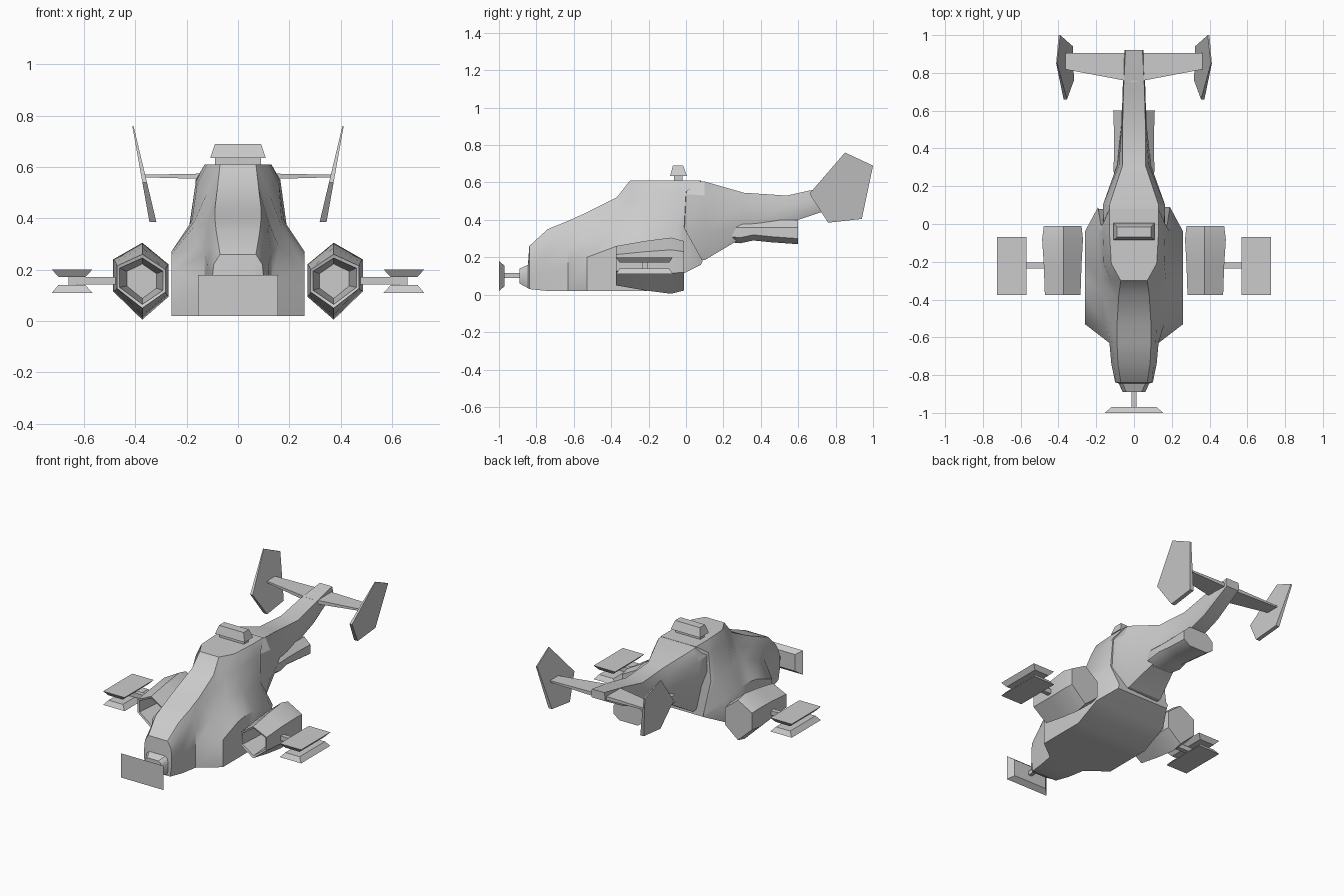
import bpy, bmesh, math

if "Cube" in bpy.data.objects:
    bpy.data.objects.remove(bpy.data.objects["Cube"])


def finish(name, verts, faces, angle=None):
    me = bpy.data.meshes.new(name)
    me.from_pydata(verts, [], faces)
    bm = bmesh.new()
    bm.from_mesh(me)
    bmesh.ops.recalc_face_normals(bm, faces=bm.faces)
    bm.to_mesh(me)
    bm.free()
    ob = bpy.data.objects.new(name, me)
    bpy.context.collection.objects.link(ob)
    if angle:
        bpy.ops.object.select_all(action='DESELECT')
        ob.select_set(True)
        bpy.context.view_layer.objects.active = ob
        bpy.ops.object.shade_smooth_by_angle(angle=math.radians(angle))
    return ob


def loft(name, rings, angle=None):
    """Skin closed rings with equal point counts and cap both ends."""
    n = len(rings[0])
    faces = [(r * n + i, r * n + (i + 1) % n, (r + 1) * n + (i + 1) % n, (r + 1) * n + i)
             for r in range(len(rings) - 1) for i in range(n)]
    last = (len(rings) - 1) * n
    faces += [tuple(range(n)), tuple(range(last, last + n))]
    return finish(name, [p for r in rings for p in r], faces, angle)


def symmetric(y, half):
    """Full ring from right-half (x, z[, y]) points, bottom to top."""
    right = [(p[0], p[2] if len(p) > 2 else y, p[1]) for p in half]
    return right + [(-a, b, c) for a, b, c in reversed(right)]


def rect(axis, at, u0, u1, v0, v1):
    """Rectangle ring on the plane axis=at; u, v are the other axes in order."""
    ring = []
    for u, v in ((u0, v0), (u1, v0), (u1, v1), (u0, v1)):
        p = [u, v]
        p.insert('xyz'.index(axis), at)
        ring.append(tuple(p))
    return ring


def frustum(name, axis, a, b):
    return loft(name, [rect(axis, *a), rect(axis, *b)])


# Fuselage with nose, shoulders and slanted rear
body = [
    (-.89, [(.05, .06), (.06, .08), (.06, .11), (.055, .13), (.04, .14)]),
    (-.845, [(.07, .035), (.08, .07), (.08, .12), (.075, .145), (.06, .16)]),
    (-.838, [(.09, .03), (.10, .10), (.10, .17), (.095, .22), (.07, .26)]),
    (-.74, [(.11, .02), (.115, .12), (.12, .22), (.105, .30), (.085, .35)]),
    (-.63, [(.13, .02), (.13, .15), (.13, .26), (.115, .35), (.09, .395)]),
    (-.53, [(.26, .02), (.26, .20), (.16, .29), (.12, .38), (.09, .44)]),
    (-.37, [(.26, .02), (.26, .26), (.17, .37), (.11, .44), (.08, .52)]),
    (-.30, [(.26, .02), (.26, .27), (.17, .39), (.12, .50), (.07, .61)]),
    (-.21, [(.26, .02), (.26, .27), (.18, .39), (.16, .53), (.12, .61)]),
    (-.04, [(.26, .10), (.26, .24), (.19, .37), (.165, .54), (.13, .61)]),
    (0, [(.19, .16, .08), (.19, .18, .09), (.175, .36, -.01), (.165, .55, 0), (.13, .61, .08)]),
]
loft("fuselage", [symmetric(y, h) for y, h in body], 35)

# Tail boom
boom = [
    (-.02, [(.12, .19), (.165, .34), (.16, .54), (.12, .60)]),
    (.10, [(.12, .185), (.165, .34), (.165, .53), (.13, .605)]),
    (.31, [(.07, .31), (.09, .36), (.08, .48), (.06, .545)]),
    (.54, [(.055, .38), (.065, .42), (.065, .48), (.06, .53)]),
    (.72, [(.05, .44), (.06, .46), (.06, .52), (.055, .57)]),
    (.92, [(.045, .55), (.05, .56), (.05, .585), (.045, .605)]),
]
loft("tail_boom", [symmetric(y, h) for y, h in boom], 25)

# Exhaust duct below the boom
duct = []
for y, w, low in ((.24, .10, .28), (.29, .11, .275), (.36, .105, .29), (.46, .105, .28), (.60, .11, .27)):
    duct.append(symmetric(y, [(w * .6, low), (w, low + .03), (w, .36), (w * .6, .40)]))
loft("exhaust_duct", duct, 35)

# Roof sensor: narrow base and flared housing
frustum("sensor_base", 'z', (.60, -.09, .09, -.065, -.02), (.645, -.09, .09, -.065, -.02))
frustum("sensor_housing", 'z', (.635, -.108, .108, -.085, .005), (.69, -.09, .09, -.07, -.015))

# Nose gun mount: rod and plate
frustum("nose_rod", 'y', (-.98, -.012, .012, .09, .115), (-.88, -.012, .012, .09, .115))
frustum("nose_plate", 'y', (-1.0, -.155, .155, .02, .18), (-.97, -.12, .12, .045, .155))

# Tailplane
loft("tailplane", [rect('x', x, y0, .905, z0, z1) for x, y0, z0, z1 in
                   ((-.37, .82, .56, .57), (0, .75, .55, .577), (.37, .82, .56, .57))])

hexagon = [(0, .15), (.11, .085), (.11, -.04), (0, -.15), (-.10, -.06), (-.10, .065)]
fin = [(.66, .54), (.85, .76), (1.0, .69), (.94, .405), (.76, .385)]

for s, side in ((1, "right"), (-1, "left")):
    # Engine pod with recessed intake
    pod = [[(s * (.373 + x * w), y, .155 + z * h) for x, z in hexagon]
           for y, w, h in ((-.14, .55, .45), (-.37, .80, .60), (-.375, .90, .70),
                           (-.22, .95, .88), (-.08, 1.03, 1.0), (-.01, .95, .88))]
    loft("engine_pod_" + side, pod, 35)

    # Weapon strut with paired plates
    frustum("weapon_strut_" + side, 'x', (s * .46, -.235, -.205, .142, .172),
            (s * .66, -.235, -.205, .142, .172))
    frustum("weapon_spacer_" + side, 'z', (.13, s * .63, s * .66, -.235, -.205),
            (.18, s * .63, s * .66, -.235, -.205))
    for level, wide, narrow in (("upper", .20, .172), ("lower", .11, .140)):
        frustum("weapon_plate_%s_%s" % (level, side), 'z',
                (wide, s * .568, s * .725, -.375, -.07),
                (narrow, s * .595, s * .70, -.355, -.09))

    # Canted tail fin, thinner toward the top
    rings = []
    for d in (0, 1):
        ring = []
        for y, z in fin:
            t = (z - .385) / .375
            ring.append((s * (.345 + .067 * t - d * (.027 - .022 * t)), y, z))
        rings.append(ring)
    loft("tail_fin_" + side, rings)
